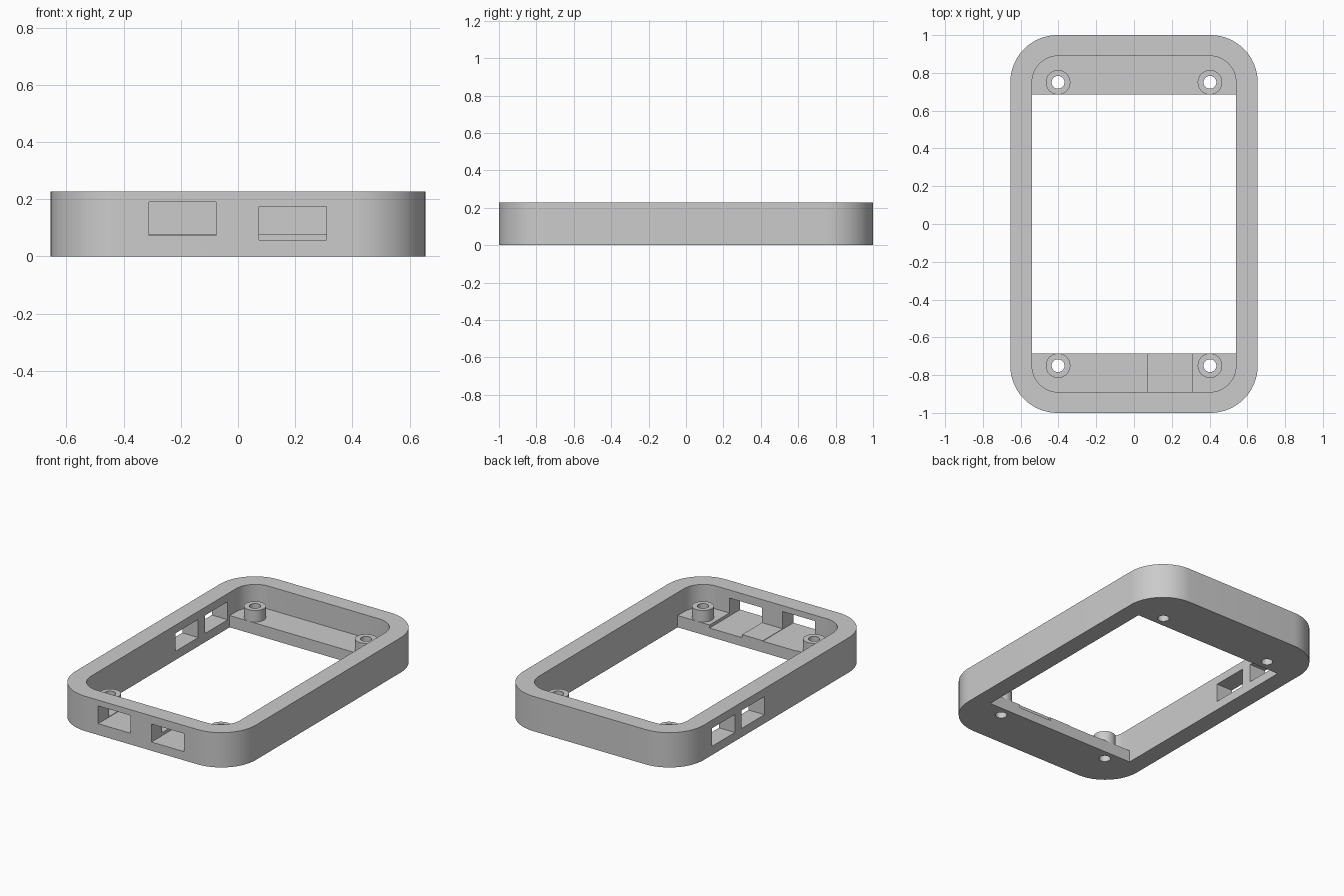
import bpy, bmesh, math

if "Cube" in bpy.data.objects:
    bpy.data.objects.remove(bpy.data.objects["Cube"])

HEIGHT, SHELF, BOSS_TOP = 0.228, 0.077, 0.152
INNER_X, INNER_Y, SHELF_Y = 0.54, 0.89, 0.685
BOSS_X, BOSS_Y = 0.402, 0.75
OVER = 0.1   # how far cutters overshoot

grey = bpy.data.materials.new("plain grey")
grey.use_nodes = True
colour = (0.6, 0.6, 0.6, 1)
grey.diffuse_color = colour
grey.node_tree.nodes["Principled BSDF"].inputs["Base Color"].default_value = colour


def prism(name, outline, z0, z1):
    """Upright solid over a flat outline."""
    bm = bmesh.new()
    base = bm.faces.new([bm.verts.new((x, y, z0)) for x, y in outline])
    top = bmesh.ops.extrude_face_region(bm, geom=[base])["geom"]
    bmesh.ops.translate(bm, vec=(0, 0, z1 - z0),
                        verts=[v for v in top if isinstance(v, bmesh.types.BMVert)])
    bmesh.ops.recalc_face_normals(bm, faces=bm.faces)
    mesh = bpy.data.meshes.new(name)
    bm.to_mesh(mesh)
    bm.free()
    mesh.materials.append(grey)
    obj = bpy.data.objects.new(name, mesh)
    bpy.context.collection.objects.link(obj)
    return obj


def rounded(hx, hy, r, steps=16):
    """Rounded rectangle outline."""
    points = []
    for q, (sx, sy) in enumerate([(1, 1), (-1, 1), (-1, -1), (1, -1)]):
        for i in range(steps + 1):
            a = (q + i / steps) * math.pi / 2
            points.append((sx * (hx - r) + r * math.cos(a), sy * (hy - r) + r * math.sin(a)))
    return points


def circle(cx, cy, r, sides=40):
    turn = 2 * math.pi / sides
    return [(cx + r * math.cos(i * turn), cy + r * math.sin(i * turn)) for i in range(sides)]


def box(name, x0, x1, y0, y1, z0, z1):
    return prism(name, [(x0, y0), (x1, y0), (x1, y1), (x0, y1)], z0, z1)


def combine(target, tool, operation="DIFFERENCE"):
    """Apply a boolean and discard the tool."""
    tool.hide_render = True
    mod = target.modifiers.new("combine", "BOOLEAN")
    mod.operation, mod.solver, mod.object = operation, "EXACT", tool
    bpy.context.view_layer.objects.active = target
    bpy.ops.object.modifier_apply(modifier=mod.name)
    bpy.data.objects.remove(tool)


# Case frame with a cavity above the end shelves and an open middle
frame = prism("case_frame", rounded(0.655, 1.0, 0.25), 0, HEIGHT)
combine(frame, prism("cavity", rounded(INNER_X, INNER_Y, 0.14), SHELF, HEIGHT + OVER))
combine(frame, box("opening", -INNER_X, INNER_X, -SHELF_Y, SHELF_Y, -OVER, SHELF + 0.05))

# Front ports, running on as grooves across the front shelf
for x0, x1, z0, z1 in [(-0.312, -0.077, 0.074, 0.19), (0.074, 0.309, 0.057, 0.175)]:
    combine(frame, box("front_port", x0, x1, -1 - OVER, -SHELF_Y + OVER, z0, z1))

# Side ports through the wall on the -x side
for y0, y1 in [(0.125, 0.36), (0.43, 0.665)]:
    combine(frame, box("side_port", -0.655 - OVER, -INNER_X + OVER, y0, y1, 0.057, 0.175))

# Screw bosses with through holes
for sx in (-1, 1):
    for sy in (-1, 1):
        x, y = sx * BOSS_X, sy * BOSS_Y
        combine(frame, prism("boss", circle(x, y, 0.065), 0.03, BOSS_TOP), "UNION")
        combine(frame, prism("screw_hole", circle(x, y, 0.034), -OVER, HEIGHT + OVER))

# Smooth the rounded corners, keep hard edges
bpy.ops.object.select_all(action="DESELECT")
frame.select_set(True)
bpy.context.view_layer.objects.active = frame
bpy.ops.object.shade_smooth_by_angle(angle=math.radians(30))
